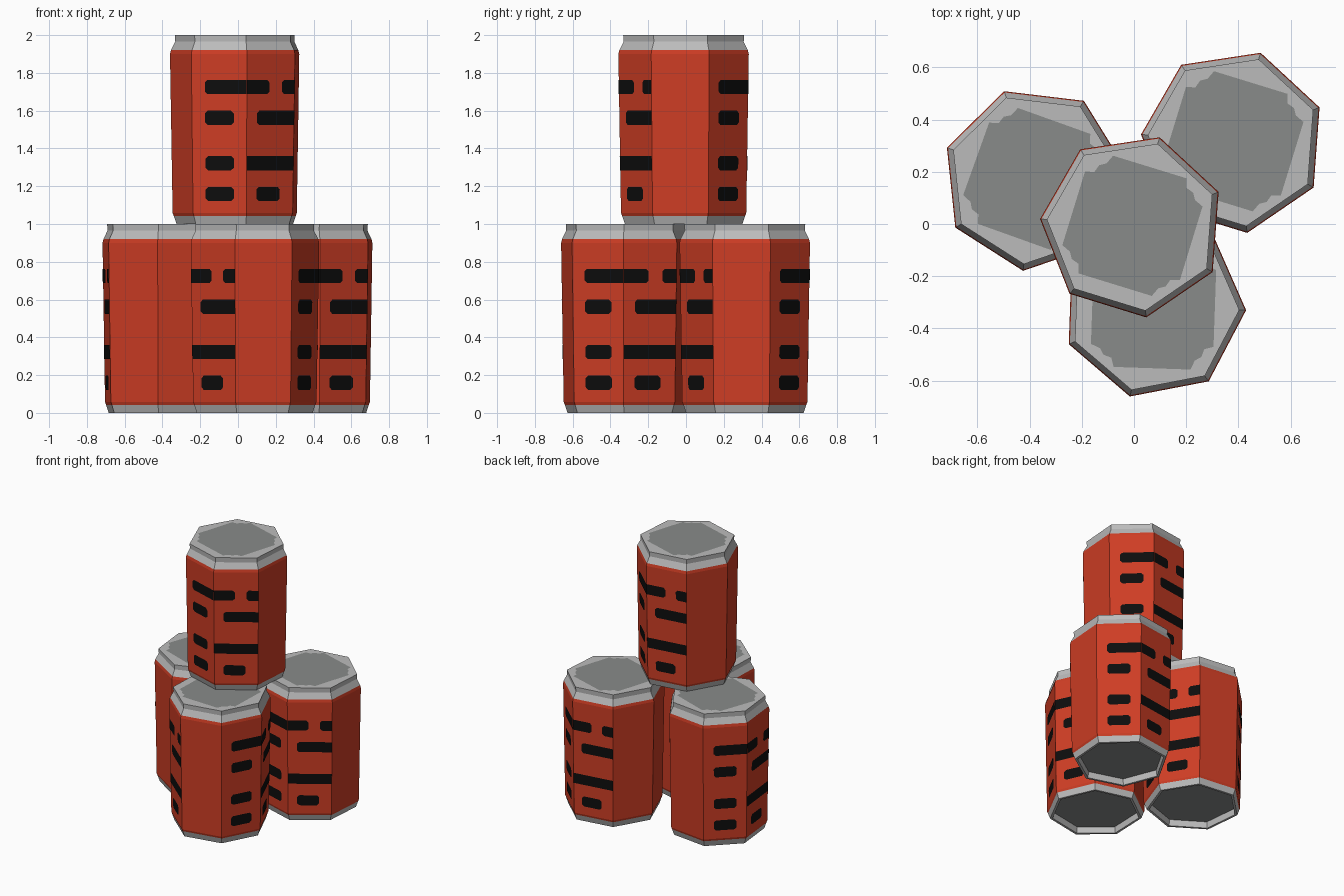
import bpy, bmesh, math
from mathutils import Vector

if "Cube" in bpy.data.objects:
    bpy.data.objects.remove(bpy.data.objects["Cube"])

SIDES = 7
STEP = 2 * math.pi / SIDES


def material(name, rgb):
    m = bpy.data.materials.new(name)
    m.diffuse_color = (*rgb, 1)
    m.use_nodes = True
    m.node_tree.nodes["Principled BSDF"].inputs["Base Color"].default_value = m.diffuse_color
    return m


RED = material("can red", (0.62, 0.047, 0.018))
LIGHT = material("light metal", (0.50, 0.50, 0.50))
DARK = material("dark metal", (0.25, 0.26, 0.255))
BLACK = material("label black", (0.004, 0.004, 0.004))

# Can profile from the recessed base to the lid: (radius, height, colour of band above)
PROFILE = [
    (0.295, 0.045, 1), (0.302, 0.0, 1), (0.32, 0.0, 1), (0.335, 0.043, 0),
    (0.341, 0.058, 0), (0.355, 0.90, 0), (0.350, 0.92, 1), (0.327, 0.965, 1),
    (0.329, 1.0, 1),
]


def corner(radius, k, z):
    # Side 0 is centred on the local +x direction
    a = (k - 0.5) * STEP
    return Vector((radius * math.cos(a), radius * math.sin(a), z))


def finish(bm, name, mats):
    me = bpy.data.meshes.new(name)
    bm.to_mesh(me)
    bm.free()
    for m in mats:
        me.materials.append(m)
    return me


def body_mesh():
    bm = bmesh.new()
    rings = [[bm.verts.new(corner(r, k, z)) for k in range(SIDES)] for r, z, _ in PROFILE]
    for i in range(len(rings) - 1):
        for k in range(SIDES):
            n = (k + 1) % SIDES
            f = bm.faces.new((rings[i][k], rings[i][n], rings[i + 1][n], rings[i + 1][k]))
            f.material_index = PROFILE[i][2]
    bm.faces.new(rings[-1]).material_index = 1          # lid
    bm.faces.new(rings[0][::-1]).material_index = 2     # recessed base
    return finish(bm, "can_body", (RED, LIGHT, DARK))


def wall_point(side, t, z):
    # Point on a side wall, t running 0..1 left to right, lifted off slightly
    r = 0.341 + (z - 0.058) / 0.842 * 0.014
    p = corner(r, side, z).lerp(corner(r, side + 1, z), t)
    a = side * STEP
    return p + Vector((math.cos(a), math.sin(a), 0)) * 0.002


# Printed dashes as (start, end, centre height) for the left and right label sides
ROWS = (0.725, 0.562, 0.322, 0.159)
LEFT = [(0.24, 1, ROWS[0])] + [(0.24, 0.765, z) for z in ROWS[1:]]
RIGHT = [(0, 0.47, ROWS[0]), (0.73, 1, ROWS[0]), (0.21, 1, ROWS[1]),
         (0, 1, ROWS[2]), (0.21, 0.71, ROWS[3])]


def label_mesh():
    bm = bmesh.new()
    for first in (0, 3):
        for side, dashes in ((first, LEFT), (first + 1, RIGHT)):
            for t0, t1, z in dashes:
                h, ct, cz = 0.038, 0.05, 0.014
                c0 = ct if t0 > 0 else 0     # ends at a can edge stay square
                c1 = ct if t1 < 1 else 0
                pts = [(t0 + c0, -h), (t1 - c1, -h)]
                if c1:
                    pts += [(t1, -h + cz), (t1, h - cz)]
                pts += [(t1 - c1, h), (t0 + c0, h)]
                if c0:
                    pts += [(t0, h - cz), (t0, -h + cz)]
                bm.faces.new([bm.verts.new(wall_point(side, t, z + dz)) for t, dz in pts])
    return finish(bm, "label_dashes", (BLACK,))


def lid_mesh():
    # Dark lid panel: a square with notched corners
    bm = bmesh.new()
    quarter = [(0.235, 0.15), (0.20, 0.165), (0.185, 0.19), (0.155, 0.20), (0.145, 0.235)]
    verts = []
    for q in range(4):
        c, s = round(math.cos(q * math.pi / 2)), round(math.sin(q * math.pi / 2))
        verts += [bm.verts.new((c * x - s * y, s * x + c * y, 1.002)) for x, y in quarter]
    bm.faces.new(verts)
    return finish(bm, "lid_panel", (DARK,))


PARTS = (body_mesh(), label_mesh(), lid_mesh())

# Each can: name, position, turn in degrees
CANS = [
    ("left_can", (-0.383, 0.173, 0), -19.7),
    ("front_can", (0.075, -0.318, 0), 178.0),
    ("back_can", (0.381, 0.317, 0), -107.1),
    ("top_can", (-0.006, -0.007, 1), -107.1),
]
for name, loc, turn in CANS:
    for me in PARTS:
        ob = bpy.data.objects.new(f"{name}_{me.name}", me)
        ob.location = loc
        ob.rotation_euler.z = math.radians(turn)
        bpy.context.collection.objects.link(ob)
